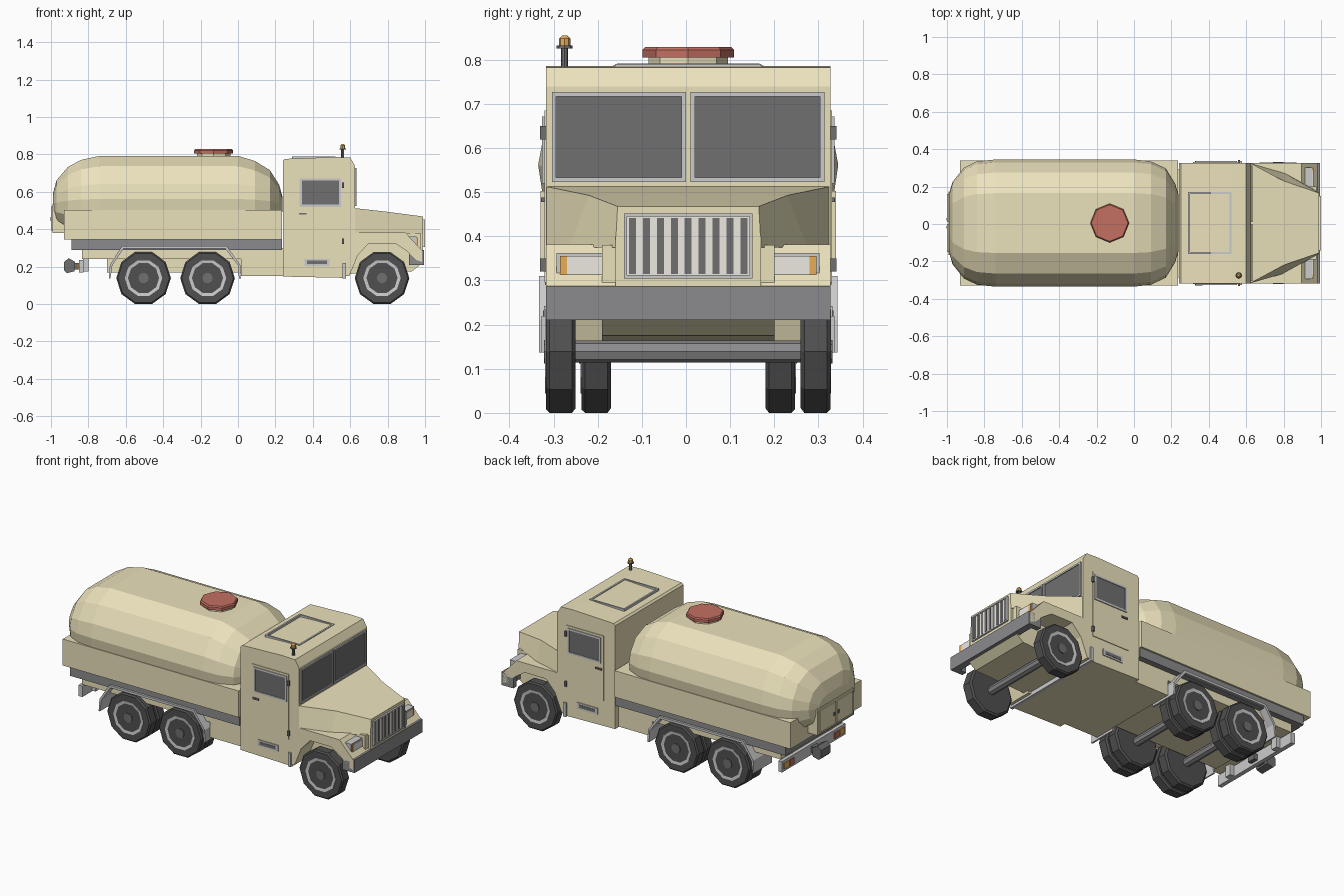
import bpy, bmesh, math

CY = 0.005  # centre line of the truck


def colour(name, r, g, b):
    m = bpy.data.materials.new(name)
    m.diffuse_color = (r, g, b, 1)
    return m


SAND = colour("sand", 0.83, 0.76, 0.5)
DARK = colour("dark_grey", 0.16, 0.16, 0.16)
RUBBER = colour("rubber", 0.08, 0.08, 0.08)
STEEL = colour("steel", 0.26, 0.26, 0.27)
RED = colour("red", 0.55, 0.16, 0.12)
ORANGE = colour("orange", 0.8, 0.42, 0.1)
LENS = colour("lens", 0.85, 0.82, 0.76)


def loft(name, rings, mat=None):
    """Skin a stack of equal-length closed rings and cap both ends."""
    bm = bmesh.new()
    vs = [[bm.verts.new((x, y + CY, z)) for x, y, z in r] for r in rings]
    n = len(vs[0])
    for a, b in zip(vs, vs[1:]):
        for i in range(n):
            j = (i + 1) % n
            bm.faces.new((a[i], a[j], b[j], b[i]))
    bm.faces.new(vs[0])
    bm.faces.new(vs[-1])
    bmesh.ops.recalc_face_normals(bm, faces=bm.faces)
    me = bpy.data.meshes.new(name)
    bm.to_mesh(me)
    bm.free()
    ob = bpy.data.objects.new(name, me)
    bpy.context.collection.objects.link(ob)
    if mat:
        me.materials.append(mat)
    return ob


def prism(name, pts, y0, y1, mat=None):
    return loft(name, [[(x, y, z) for x, z in pts] for y in (y0, y1)], mat)


def box(name, x0, x1, y0, y1, z0, z1, mat=None):
    return prism(name, [(x0, z0), (x1, z0), (x1, z1), (x0, z1)], y0, y1, mat)


def pair(name, x0, x1, y0, y1, z0, z1, mat=None):
    for s, side in ((1, "left"), (-1, "right")):
        box(f"{name}_{side}", x0, x1, s * y0, s * y1, z0, z1, mat)


def lathe(name, x, y, n, steps, mat=None):
    """Upright turned part from (radius, z) steps."""
    loft(name, [[(x + r * math.cos(2 * math.pi * i / n), y + r * math.sin(2 * math.pi * i / n), z)
                 for i in range(n)] for r, z in steps], mat)


def disc(name, x, z, n, steps, mat=None):
    """Wheel-like turned part from (radius, y) steps."""
    loft(name, [[(x + r * math.cos(2 * math.pi * i / n), y, z + r * math.sin(2 * math.pi * i / n))
                 for i in range(n)] for r, y in steps], mat)


# Tank: rounded section lofted along x with domed ends
half = [(0.16, 0.27), (0.27, 0.215), (0.325, 0.12), (0.34, 0.04)]
sec = half + [(0.325, -0.06), (0.25, -0.14)]
sec = sec + [(-y, z) for y, z in reversed(sec)]
stations = [(-0.99, .45, .25), (-0.97, .65, .52), (-0.91, .87, .78), (-0.84, .97, .92), (-0.74, 1, 1),
            (0.0, 1, 1), (0.09, .97, .9), (0.17, .86, .72), (0.22, .62, .43), (0.237, .45, .2)]
loft("tank", [[(x, y * sy, 0.522 + z * sz) for y, z in sec] for x, sy, sz in stations], SAND)
lathe("tank_hatch_neck", -0.13, 0, 8, [(0.09, 0.77), (0.09, 0.807)], SAND)
lathe("tank_hatch_lid", -0.13, 0, 8, [(0.104, 0.805), (0.104, 0.822), (0.098, 0.829)], RED)

# Bed and chassis
box("bed", -0.93, 0.235, -0.335, 0.335, 0.345, 0.503, SAND)
box("bed_rail", -0.89, 0.235, -0.325, 0.325, 0.29, 0.35, STEEL)
box("chassis_deck", -0.835, 0.24, -0.29, 0.29, 0.24, 0.3, SAND)
box("chassis_spine", -0.70, 0.24, -0.165, 0.165, 0.17, 0.26, SAND)
box("chassis_front", 0.015, 0.24, -0.29, 0.29, 0.15, 0.26, SAND)

# Rear cabinet with two doors
box("rear_cabinet", -0.993, -0.90, -0.17, 0.17, 0.38, 0.535, SAND)
pair("cabinet_door", -1.0, -0.99, 0.005, 0.155, 0.393, 0.522, SAND)
pair("cabinet_latch", -1.003, -0.99, 0.015, 0.028, 0.445, 0.465, DARK)

# Rear bumper, lamps and coupling
box("rear_bumper", -0.85, -0.825, -0.30, 0.30, 0.17, 0.235)
pair("bumper_bracket", -0.83, -0.80, 0.17, 0.21, 0.175, 0.27)
pair("tail_lamp_red", -0.856, -0.84, 0.19, 0.235, 0.185, 0.22, RED)
pair("tail_lamp_orange", -0.856, -0.84, 0.24, 0.285, 0.185, 0.22, ORANGE)
box("coupling_bar", -0.89, -0.80, -0.025, 0.025, 0.185, 0.22, DARK)
ring = [(-0.93, 0.18), (-0.915, 0.165), (-0.875, 0.175), (-0.87, 0.225), (-0.905, 0.245), (-0.93, 0.225)]
prism("coupling_jaw", ring, -0.045, 0.045, DARK)

# Wheels: decagonal tyres, rims and hubs
def wheel(name, x, y0, y1):
    s = 1 if y1 > 0 else -1
    disc(name + "_tyre", x, 0.139, 10, [(0.135, y0), (0.146, y0 + s * .008), (0.146, y1 - s * .008), (0.138, y1)], RUBBER)
    disc(name + "_rim", x, 0.139, 10, [(0.1, y1 - s * .02), (0.1, y1 + s * .002), (0.075, y1 - s * .001)])
    disc(name + "_hub", x, 0.139, 10, [(0.028, y1 - s * .02), (0.028, y1 + s * .005)], DARK)


for s, side in ((1, "left"), (-1, "right")):
    wheel(f"front_wheel_{side}", 0.77, s * 0.255, s * 0.322)
    for k, x in enumerate((-0.505, -0.163)):
        wheel(f"rear_wheel_{k}_outer_{side}", x, s * 0.255, s * 0.32)
        wheel(f"rear_wheel_{k}_inner_{side}", x, s * 0.175, s * 0.242)
for k, x in enumerate((-0.505, -0.163, 0.77)):
    disc(f"axle_{k}", x, 0.139, 8, [(0.025, -0.26), (0.025, 0.26)], STEEL)

# Rear mudguards: bent band over both wheels
arch = [(-0.69, 0.137), (-0.685, 0.21), (-0.62, 0.31), (-0.06, 0.31), (0.012, 0.21), (0.015, 0.137)]
inner = [(-0.682, 0.137), (-0.672, 0.207), (-0.612, 0.296), (-0.068, 0.296), (0.0, 0.207), (0.005, 0.137)]
for s, side in ((1, "left"), (-1, "right")):
    prism(f"mudguard_{side}", arch + inner[::-1], s * 0.165, s * 0.338)

# Cab
prism("cab", [(0.24, 0.147), (0.57, 0.14), (0.57, 0.25), (0.625, 0.36), (0.625, 0.74),
              (0.60, 0.783), (0.52, 0.786), (0.25, 0.776), (0.24, 0.765)], -0.322, 0.322, SAND)
box("wheel_well_panel", 0.56, 0.578, -0.332, 0.332, 0.137, 0.22)


def frame(name, u0, u1, v0, v1, t, make):
    """Four bars round a rectangle."""
    for k, r in enumerate(((u0, u1, v0, v0 + t), (u0, u1, v1 - t, v1), (u0, u0 + t, v0, v1), (u1 - t, u1, v0, v1))):
        make(f"{name}_{k}", *r)


frame("roof_hatch", 0.29, 0.52, -0.165, 0.165, 0.01,
      lambda n, a, b, c, d: box(n, a, b, c, d, 0.77, 0.79))
for s, side in ((1, "left"), (-1, "right")):
    # Windscreen panes
    a, b = sorted((s * 0.005, s * 0.309))
    box(f"windscreen_{side}", 0.62, 0.628, a, b, 0.523, 0.727, DARK)
    frame(f"windscreen_frame_{side}", a, b, 0.523, 0.727, 0.01,
          lambda n, p, q, c, d: box(n, 0.62, 0.633, p, q, c, d))
    # Doors
    box(f"door_{side}", 0.315, 0.56, s * 0.31, s * 0.326, 0.295, 0.685, SAND)
    box(f"door_window_{side}", 0.335, 0.545, s * 0.31, s * 0.328, 0.525, 0.667, DARK)
    frame(f"door_window_frame_{side}", 0.33, 0.55, 0.52, 0.672, 0.011,
          lambda n, p, q, c, d: box(n, p, q, s * 0.31, s * 0.331, c, d))
    box(f"door_handle_{side}", 0.325, 0.365, s * 0.32, s * 0.333, 0.478, 0.488, DARK)
    for k, z in enumerate((0.32, 0.62)):
        box(f"door_hinge_{k}_{side}", 0.556, 0.568, s * 0.315, s * 0.336, z, z + 0.03, DARK)
    box(f"cab_step_{side}", 0.355, 0.49, s * 0.31, s * 0.327, 0.204, 0.242)
    box(f"cab_step_slot_{side}", 0.37, 0.475, s * 0.31, s * 0.329, 0.214, 0.232, DARK)

# Beacon
lathe("beacon_stem", 0.56, -0.28, 8, [(0.008, 0.77), (0.008, 0.83)], DARK)
lathe("beacon_base", 0.56, -0.28, 8, [(0.018, 0.826), (0.018, 0.832)], DARK)
lathe("beacon_lamp", 0.56, -0.28, 8, [(0.013, 0.832), (0.013, 0.848), (0.006, 0.855)], ORANGE)

# Bonnet tapering to the nose
hood = [(0.62, 0.322, 0.322, 0.513), (0.80, 0.27, 0.225, 0.493), (0.99, 0.165, 0.16, 0.468)]
loft("bonnet", [[(x, -lo, 0.375), (x, lo, 0.375), (x, hi, z), (x, -hi, z)] for x, lo, hi, z in hood], SAND)
box("nose", 0.85, 0.99, -0.165, 0.165, 0.25, 0.40, SAND)
prism("engine_bay", [(0.56, 0.16), (0.93, 0.175), (0.975, 0.21), (0.975, 0.38), (0.56, 0.38)], -0.195, 0.195, SAND)

# Front wings, headlights
wing = [(0.565, 0.15), (0.565, 0.36), (0.64, 0.382), (0.895, 0.382), (0.985, 0.285), (0.985, 0.225), (0.955, 0.235),
        (0.90, 0.285), (0.84, 0.325), (0.70, 0.325), (0.64, 0.26), (0.595, 0.15)]
for s, side in ((1, "left"), (-1, "right")):
    prism(f"front_wing_{side}", wing, s * 0.16, s * 0.322, SAND)
pair("headlight", 0.895, 0.955, 0.18, 0.298, 0.307, 0.362)
pair("headlight_lens", 0.95, 0.959, 0.187, 0.275, 0.314, 0.355, LENS)
pair("indicator", 0.95, 0.959, 0.275, 0.291, 0.314, 0.355, ORANGE)

# Bumper
box("front_bumper", 0.955, 0.995, -0.322, 0.322, 0.21, 0.288, STEEL)
pair("bumper_end", 0.915, 0.96, 0.29, 0.322, 0.21, 0.27, STEEL)

# Grille
box("grille", 0.98, 0.996, -0.146, 0.146, 0.305, 0.452, LENS)
frame("grille_frame", -0.146, 0.146, 0.305, 0.452, 0.007, lambda n, a, b, c, d: box(n, 0.98, 1.0, a, b, c, d))
for i in range(9):
    y = -0.126 + i * 0.0315
    box(f"grille_slot_{i}", 0.985, 0.998, y - 0.008, y + 0.008, 0.315, 0.442, DARK)
